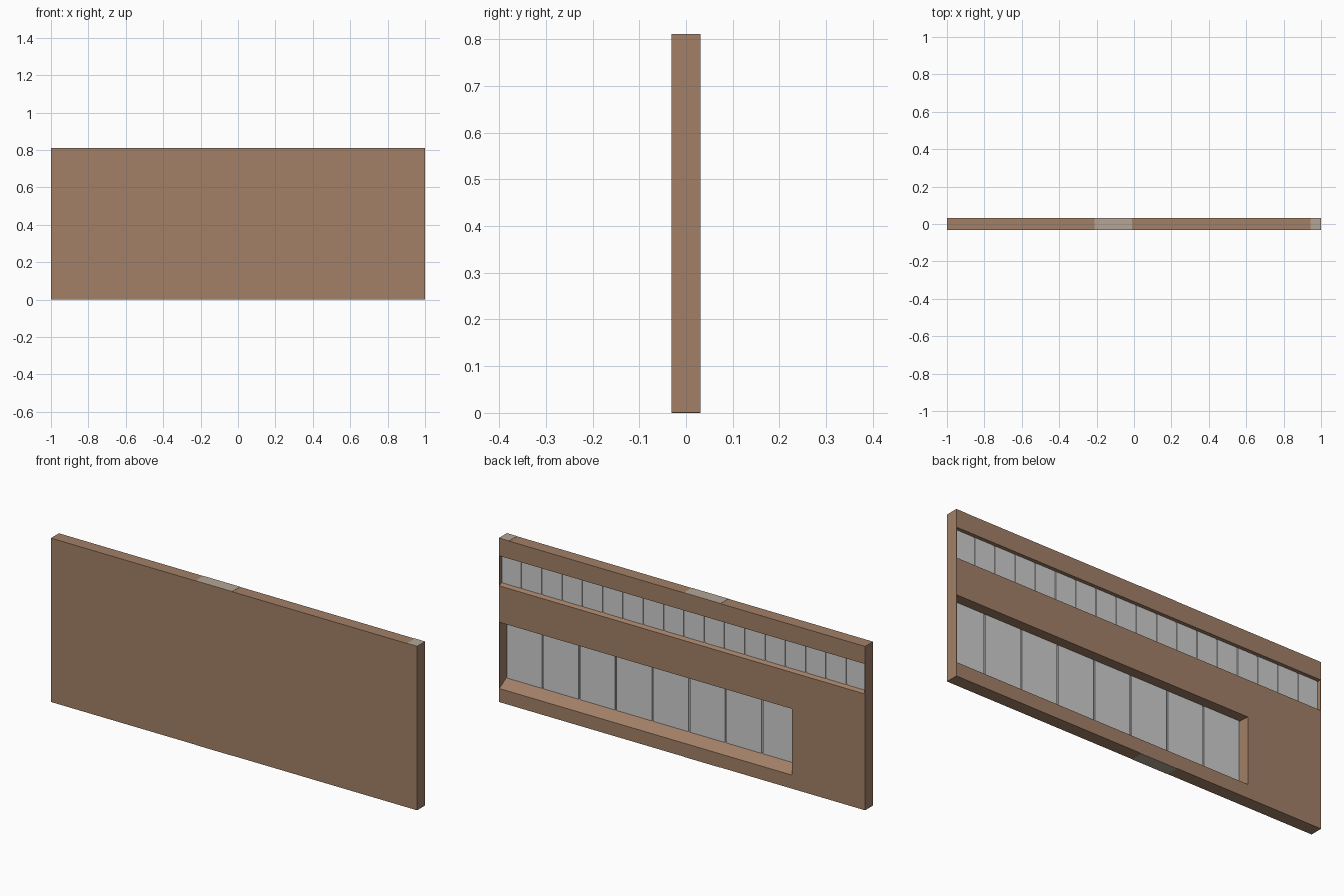
import bpy, bmesh

if "Cube" in bpy.data.objects:
    bpy.data.objects.remove(bpy.data.objects["Cube"])

def material(name, rgb):
    m = bpy.data.materials.new(name)
    m.diffuse_color = (*rgb, 1)
    m.use_nodes = True
    m.node_tree.nodes["Principled BSDF"].inputs["Base Color"].default_value = m.diffuse_color
    return m

BROWN = material("brown", (0.36, 0.215, 0.135))
GREY = material("light grey", (0.62, 0.62, 0.62))
BEIGE = material("grey beige", (0.46, 0.38, 0.31))

def extrude_x(name, profile, x0, x1, mat):
    """Closed (y, z) profile swept from x0 to x1."""
    bm = bmesh.new()
    face = bm.faces.new([bm.verts.new((x0, y, z)) for y, z in profile])
    new = bmesh.ops.extrude_face_region(bm, geom=[face])["geom"]
    bmesh.ops.translate(bm, vec=(x1 - x0, 0, 0),
                        verts=[v for v in new if isinstance(v, bmesh.types.BMVert)])
    bmesh.ops.recalc_face_normals(bm, faces=bm.faces)
    me = bpy.data.meshes.new(name)
    bm.to_mesh(me)
    bm.free()
    me.materials.append(mat)
    ob = bpy.data.objects.new(name, me)
    bpy.context.collection.objects.link(ob)
    return ob

def box(name, x0, x1, y0, y1, z0, z1, mat):
    return extrude_x(name, [(y0, z0), (y1, z0), (y1, z1), (y0, z1)], x0, x1, mat)

D, H, CAP = 0.031, 0.809, 0.002
DEEP, SHALLOW = -0.029, 0.008          # recess floors, measured in y

# Notches in the back face, with sills that slope up toward the front
lower = [(D, 0.067), (DEEP, 0.102), (DEEP, 0.398), (D, 0.394)]
upper = [(D, 0.574), (SHALLOW, 0.585), (SHALLOW, 0.722), (D, 0.722)]
base, top = [(-D, 0), (D, 0)], [(D, H), (-D, H)]

# Main board: solid end with one notch, long part with two
extrude_x("board_solid_end", base + upper + top, -1 + CAP, -0.6, BROWN)
extrude_x("board_long_part", base + lower + upper + top, -0.6, 1 - CAP, BROWN)

# Thin end caps close the notches
for side, x in (("left", -1), ("right", 1 - CAP)):
    box(f"end_cap_{side}", x, x + CAP, -D, D, 0, H, BROWN)

# Rows of grey panels inside the notches
def panel_row(name, count, x0, x1, y, thick, z0, z1, gap):
    step = (x1 - x0) / count
    for i in range(count):
        a = x0 + i * step
        box(f"{name}_{i + 1}", a + gap / 2, a + step - gap / 2, y, y + thick, z0, z1, GREY)
    box(f"{name}_backing", x0, x1, y, y + 0.001, z0, z1, GREY)

panel_row("lower_panel", 8, -0.6, 1 - CAP, DEEP, 0.006, 0.099, 0.398, 0.008)
panel_row("upper_panel", 18, -1 + CAP, 1 - CAP, SHALLOW, 0.005, 0.582, 0.722, 0.008)

# Paler inlays on the top and bottom edges
box("top_inlay_middle", -0.21, -0.01, -D, D, H, H + 0.001, BEIGE)
box("top_inlay_end", 0.945, 1, -D, D, H, H + 0.001, BEIGE)
box("bottom_inlay", -0.21, -0.01, -D, D, -0.001, 0, BEIGE)
for ob in bpy.data.objects:
    ob.location.z = 0.001
